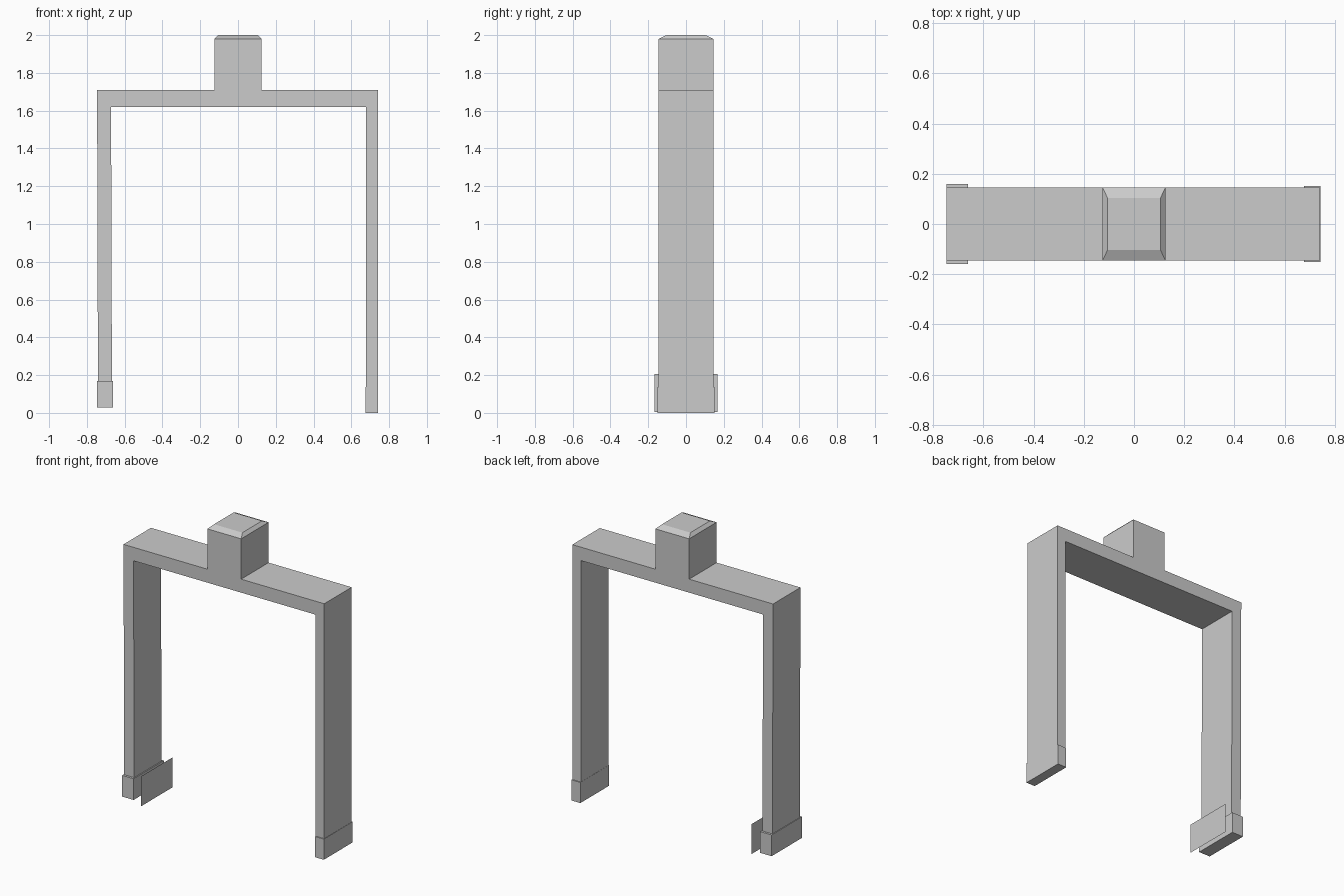
import bpy, bmesh
from mathutils import Vector

if "Cube" in bpy.data.objects:
    bpy.data.objects.remove(bpy.data.objects["Cube"])

DEPTH = 0.145  # half depth of the frame


def finish(bm, name):
    bmesh.ops.recalc_face_normals(bm, faces=bm.faces[:])
    mesh = bpy.data.meshes.new(name)
    bm.to_mesh(mesh)
    bm.free()
    obj = bpy.data.objects.new(name, mesh)
    bpy.context.collection.objects.link(obj)
    return obj


def box(name, lo, hi):
    lo, hi = Vector(lo), Vector(hi)
    bm = bmesh.new()
    bmesh.ops.create_cube(bm, size=1)
    bmesh.ops.scale(bm, vec=hi - lo, verts=bm.verts)
    bmesh.ops.translate(bm, vec=(lo + hi) / 2, verts=bm.verts)
    return finish(bm, name)


# Arch frame with centre post: front profile (x, z), extruded in depth
profile = [(-0.741, 0.03), (-0.667, 0.03), (-0.672, 1.62), (0.677, 1.62),
           (0.677, 0.003), (0.74, 0.003), (0.74, 1.71), (0.125, 1.71),
           (0.125, 1.98), (-0.125, 1.98), (-0.125, 1.71), (-0.746, 1.71)]
bm = bmesh.new()
front = bm.faces.new([bm.verts.new((x, -DEPTH, z)) for x, z in profile])
ext = bmesh.ops.extrude_face_region(bm, geom=[front], use_keep_orig=True)
bmesh.ops.translate(bm, vec=(0, 2 * DEPTH, 0),
                    verts=[g for g in ext["geom"] if isinstance(g, bmesh.types.BMVert)])

# Bevelled cap on the post
top = next(f for f in bm.faces if all(v.co.z > 1.97 for v in f.verts))
cap = bmesh.ops.extrude_face_region(bm, geom=[top])
cap_verts = [g for g in cap["geom"] if isinstance(g, bmesh.types.BMVert)]
bmesh.ops.delete(bm, geom=[top], context='FACES_ONLY')
for v in cap_verts:
    v.co.x *= 0.84
    v.co.y *= 0.71
    v.co.z = 2.0
finish(bm, "arch_frame")

# Feet
box("left_foot", (-0.746, -0.16, 0.028), (-0.661, 0.16, 0.17))
box("right_foot", (0.676, -0.152, 0.0), (0.742, 0.152, 0.138))

# Thin plate standing just inside the left foot
bm = bmesh.new()
bm.faces.new([bm.verts.new((-0.6, y, z)) for y, z in
              ((-0.168, 0.005), (0.166, 0.005), (0.166, 0.205), (-0.168, 0.205))])
finish(bm, "inner_plate")
